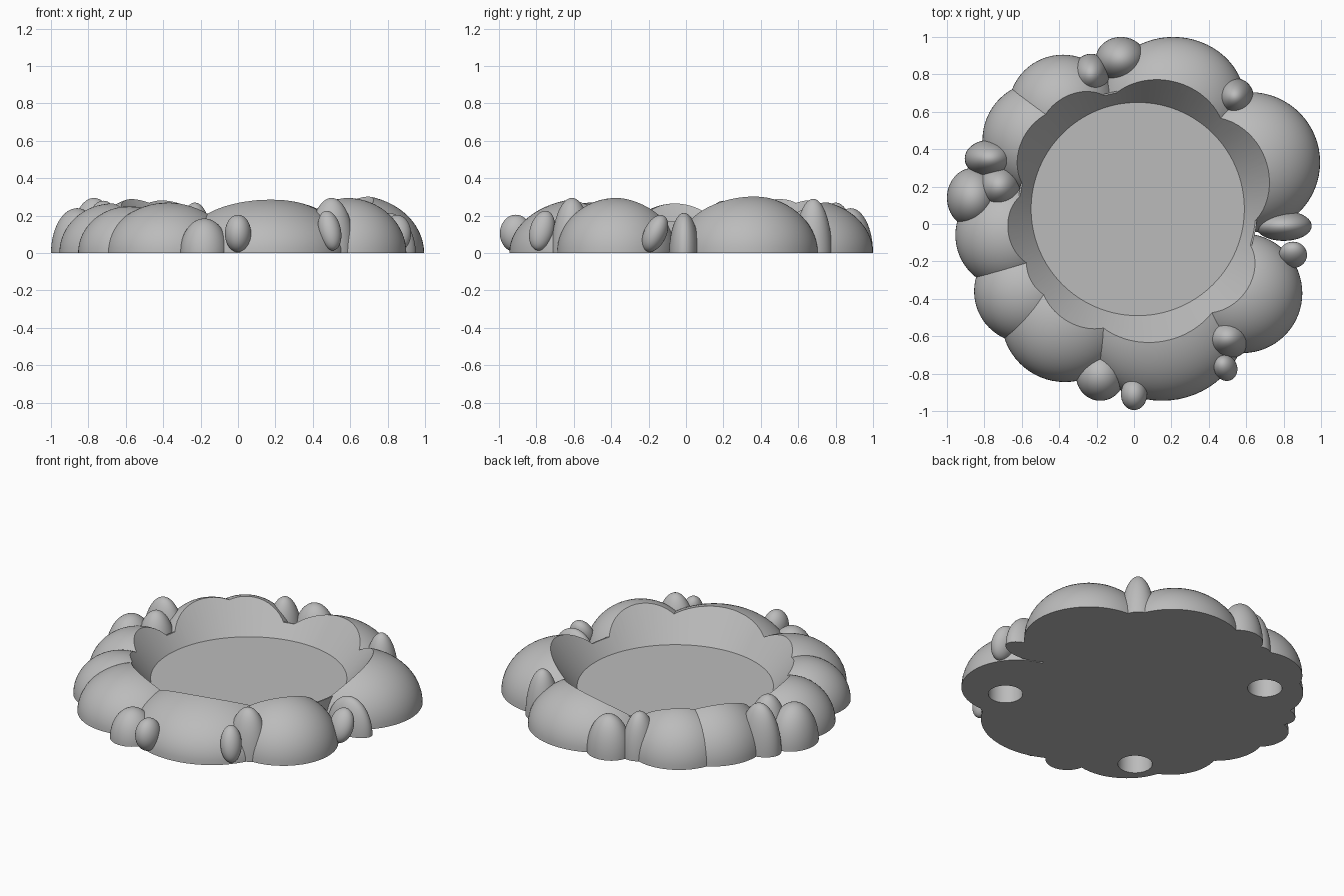
import bpy
from math import radians

cube = bpy.data.objects.get("Cube")
if cube:
    bpy.data.objects.remove(cube, do_unlink=True)

stone = bpy.data.materials.new("stone grey")
stone.use_nodes = True
grey = (0.5, 0.5, 0.5, 1)
stone.diffuse_color = grey
stone.node_tree.nodes["Principled BSDF"].inputs["Base Color"].default_value = grey


def ellipsoid(name, centre, radii, tilt=(0, 0, 0)):
    bpy.ops.mesh.primitive_uv_sphere_add(
        segments=64, ring_count=32, radius=1, location=centre,
        rotation=[radians(a) for a in tilt])
    ob = bpy.context.object
    ob.name = name
    ob.scale = radii
    return ob


def frustum(name, centre, z0, z1, r0, r1, sides=128):
    bpy.ops.mesh.primitive_cone_add(
        vertices=sides, radius1=r0, radius2=r1, depth=z1 - z0,
        location=(centre[0], centre[1], (z0 + z1) / 2))
    bpy.context.object.name = name
    return bpy.context.object


def combine(target, tool, operation):
    mod = target.modifiers.new(operation, "BOOLEAN")
    mod.operation = operation
    mod.solver = "EXACT"
    mod.object = tool
    bpy.context.view_layer.objects.active = target
    bpy.ops.object.modifier_apply(modifier=mod.name)
    bpy.data.objects.remove(tool, do_unlink=True)


# solid middle of the dish
middle = (0.02, 0.08)
dish = frustum("rounded_dish", middle, -0.05, 0.17, 0.64, 0.64)

# domes around the rim: x, y, radius x, radius y, height
domes = [
    (0.15, -0.52, 0.45, 0.425, 0.295),
    (-0.37, -0.505, 0.34, 0.34, 0.27),
    (-0.58, -0.36, 0.275, 0.275, 0.25),
    (-0.67, -0.06, 0.285, 0.285, 0.265),
    (-0.50, 0.45, 0.31, 0.31, 0.30),
    (-0.38, 0.62, 0.29, 0.285, 0.285),
    (0.21, 0.65, 0.385, 0.35, 0.285),
    (0.62, 0.33, 0.375, 0.375, 0.31),
    (0.58, -0.37, 0.32, 0.32, 0.295),
    # smaller domes
    (-0.86, 0.14, 0.14, 0.16, 0.24),
    (-0.77, 0.35, 0.135, 0.10, 0.295),
    (-0.72, 0.20, 0.12, 0.12, 0.28),
    (-0.23, 0.80, 0.10, 0.11, 0.27),
    (-0.07, 0.88, 0.135, 0.12, 0.24),
    (0.54, 0.68, 0.10, 0.10, 0.29),
    (0.80, -0.01, 0.15, 0.08, 0.215),
    (0.50, -0.61, 0.125, 0.11, 0.295),
    (-0.18, -0.81, 0.13, 0.135, 0.185),
]
for x, y, rx, ry, h in domes:
    combine(dish, ellipsoid("dome", (x, y, 0), (rx, ry, h)), "UNION")

# tilted pebbles on the outside
pebbles = [
    ((0.00, -0.91, 0.105), (0.07, 0.085, 0.1), (0, 0, 0)),
    ((0.49, -0.77, 0.12), (0.06, 0.065, 0.11), (-15, -12, 0)),
    ((0.85, -0.165, 0.105), (0.075, 0.06, 0.105), (-25, 0, 0)),
]
for centre, radii, tilt in pebbles:
    combine(dish, ellipsoid("pebble", centre, radii, tilt), "UNION")

# flat underside
bpy.ops.mesh.primitive_cube_add(size=4, location=(0, 0, -2))
combine(dish, bpy.context.object, "DIFFERENCE")

# flared hollow with a round floor
combine(dish, frustum("hollow", middle, 0.09, 0.39, 0.57, 0.80), "DIFFERENCE")

# blind holes in the underside
for spot in [(0.58, -0.47), (-0.53, 0.55), (-0.52, -0.61)]:
    combine(dish, frustum("hole", spot, -0.1, 0.13, 0.1, 0.1, 48), "DIFFERENCE")

# finish
dish.data.materials.clear()
dish.data.materials.append(stone)
for face in dish.data.polygons:
    face.material_index = 0
bpy.ops.object.select_all(action="DESELECT")
dish.select_set(True)
bpy.context.view_layer.objects.active = dish
bpy.ops.object.transform_apply(location=True, rotation=True, scale=True)
bpy.ops.object.shade_smooth_by_angle(angle=radians(25))
